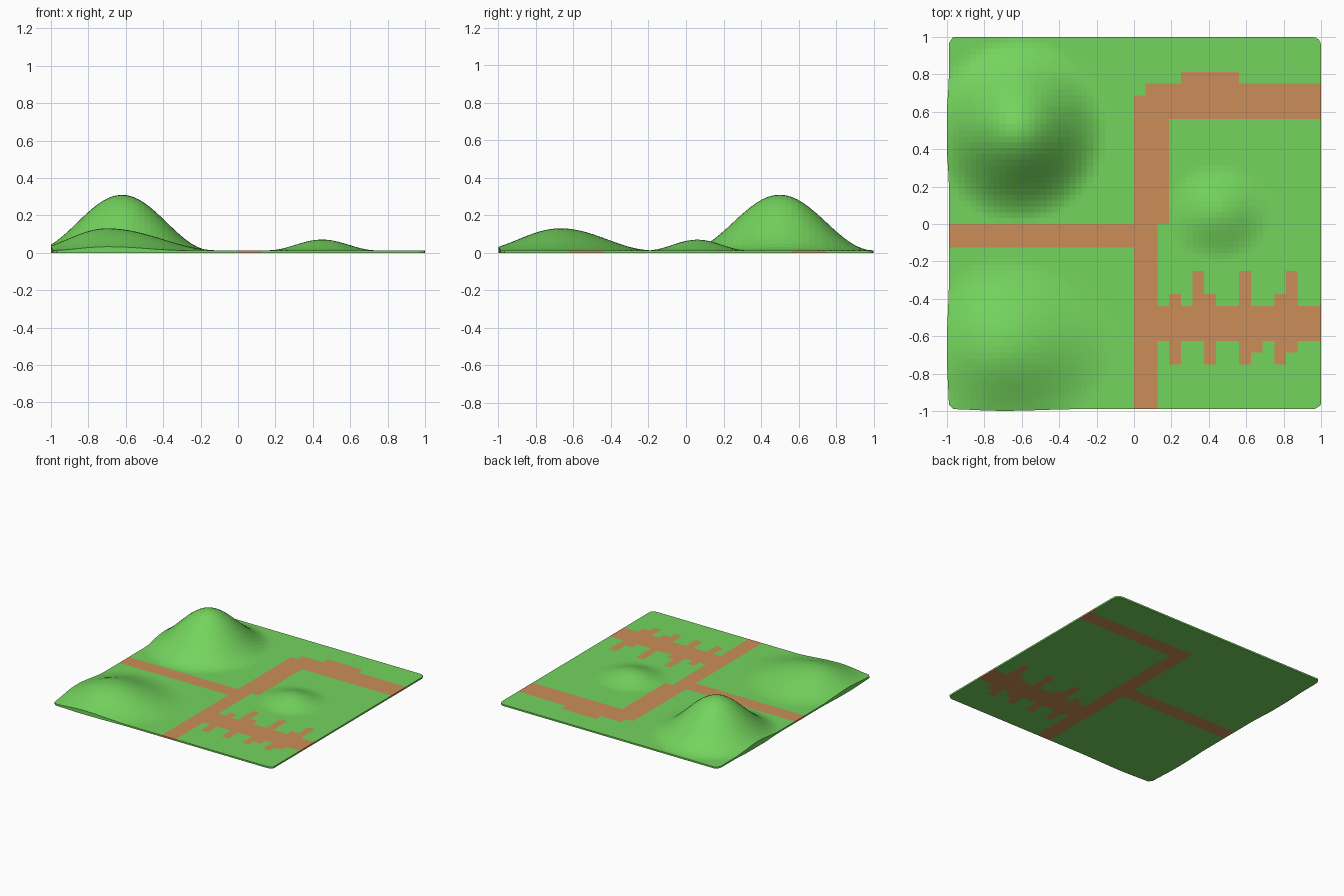
import bpy, bmesh, math

if "Cube" in bpy.data.objects:
    bpy.data.objects.remove(bpy.data.objects["Cube"])

N, BASE = 64, 0.013          # cells per side, slab thickness

# Hills: peak x, y, height, reach towards -x, +x, -y, +y
HILLS = [(-0.62, 0.50, 0.297, 0.48, 0.48, 0.50, 0.50),
         (-0.70, -0.67, 0.118, 0.43, 0.60, 0.45, 0.50),
         (0.45, 0.06, 0.058, 0.29, 0.29, 0.27, 0.27)]

# Path rectangles in sixteenths of a unit: x0, x1, y0, y1
ROADS = [(-17, 2, -2, 0), (0, 2, -17, 11), (0, 17, 9, 11), (2, 17, -10, -7)]
TOP_ROADS = [(2, 3, 0, 11), (1, 17, 11, 12), (4, 9, 12, 13)]
SPURS = [(3, 4, -7, -6), (5, 6, -7, -4), (6, 7, -7, -6), (9, 10, -7, -4),
         (12, 13, -7, -6), (13, 14, -7, -4), (3, 4, -12, -10), (6, 7, -12, -10),
         (9, 10, -12, -10), (10, 11, -11, -10), (12, 13, -12, -10), (13, 14, -11, -10)]


def bell(x, y, hill):
    hx, hy, h, xl, xr, yd, yu = hill
    dx, dy = x - hx, y - hy
    d = math.hypot(dx / (xl if dx < 0 else xr), dy / (yd if dy < 0 else yu))
    return h * (1 + math.cos(math.pi * d)) / 2 if d < 1 else 0.0


def on_path(x, y, top):
    rects = ROADS + SPURS + (TOP_ROADS if top else [])
    return any(a < x * 16 < b and c < y * 16 < d for a, b, c, d in rects)


def round_corner(x, y, r=0.045):
    c = 1 - r
    dx, dy = abs(x) - c, abs(y) - c
    if dx > 0 and dy > 0 and math.hypot(dx, dy) > r:
        k = r / math.hypot(dx, dy)
        x, y = math.copysign(c + dx * k, x), math.copysign(c + dy * k, y)
    return x, y


def material(name, color):
    m = bpy.data.materials.new(name)
    m.diffuse_color = (*color, 1)
    m.use_nodes = True
    m.node_tree.nodes["Principled BSDF"].inputs["Base Color"].default_value = m.diffuse_color
    return m


# Slab: top grid plus an extruded underside
bm = bmesh.new()
bmesh.ops.create_grid(bm, x_segments=N, y_segments=N, size=1)
ext = bmesh.ops.extrude_face_region(bm, geom=bm.faces[:], use_keep_orig=True)
for v in [g for g in ext["geom"] if isinstance(g, bmesh.types.BMVert)]:
    v.co.z = -1
bmesh.ops.recalc_face_normals(bm, faces=bm.faces[:])

# Colour path cells by position
for f in bm.faces:
    c = f.calc_center_median()
    f.material_index = int(on_path(c.x, c.y, c.z > -0.9))

# Raise the hills, round the corners, bulge the rim where a hill meets it
for v in bm.verts:
    x, y = v.co.x, v.co.y
    z = sum(bell(x, y, h) for h in HILLS)
    top = v.co.z > -0.5
    nx, ny = round_corner(x, y)
    swell = min(z / 0.022, 1) * 0.01
    if x < -0.99:
        nx += 0.01 - swell
    if y < -0.99:
        ny += 0.01 - swell
    v.co = (nx, ny, BASE + z if top else 0)

mesh = bpy.data.meshes.new("terrain")
bm.to_mesh(mesh)
bm.free()
mesh.materials.append(material("grass_green", (0.175, 0.66, 0.11)))
mesh.materials.append(material("dirt_brown", (0.60, 0.27, 0.095)))
terrain = bpy.data.objects.new("terrain", mesh)
bpy.context.collection.objects.link(terrain)
